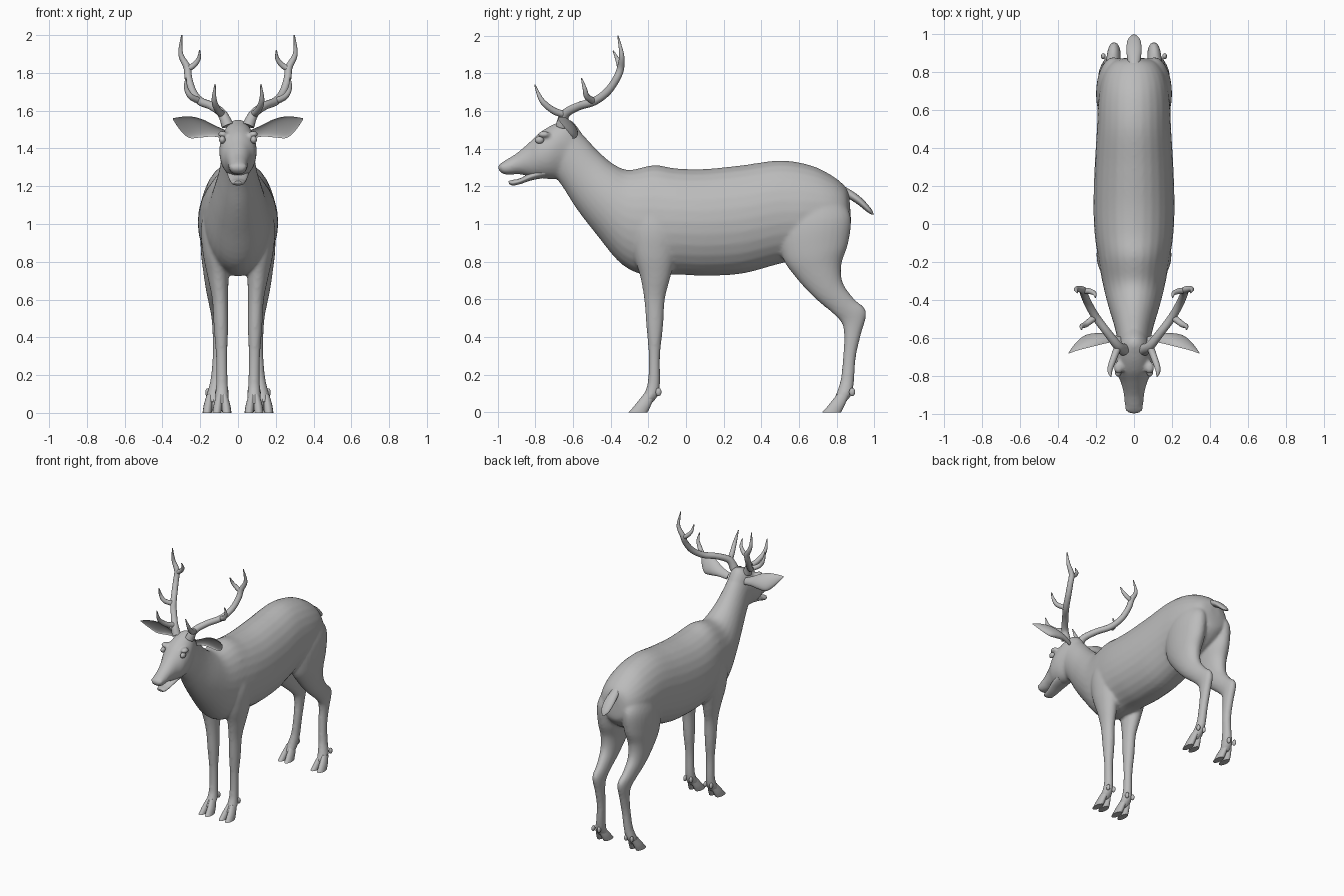
import bpy, bmesh, math
from mathutils import Vector

coat = bpy.data.materials.new("grey_coat")
coat.diffuse_color = (0.5, 0.5, 0.5, 1)


def spline(rows, steps):
    """Catmull-Rom interpolation through rows of numbers."""
    out = []
    for i in range(len(rows) - 1):
        p0, p1, p2 = rows[max(i - 1, 0)], rows[i], rows[i + 1]
        p3 = rows[min(i + 2, len(rows) - 1)]
        for k in range(steps):
            t = k / steps
            out.append([0.5 * (2 * b + (c - a) * t + (2 * a - 5 * b + 4 * c - d) * t * t
                               + (3 * b - a - 3 * c + d) * t ** 3)
                        for a, b, c, d in zip(p0, p1, p2, p3)])
    return out + [list(rows[-1])]


def skin(bm, rings):
    """Bridge rings of points and cap both ends."""
    vs = [[bm.verts.new(p) for p in r] for r in rings]
    n = len(vs[0])
    for a, b in zip(vs, vs[1:]):
        for i in range(n):
            bm.faces.new((a[i], a[(i + 1) % n], b[(i + 1) % n], b[i]))
    bm.faces.new(vs[0][::-1])
    bm.faces.new(vs[-1])


def loft(bm, rows, side=1, n=28, steps=5):
    """Rows: y, z of one edge, y, z of the opposite edge, centre x, half width."""
    rings = []
    for y1, z1, y2, z2, x, w in spline(rows, steps):
        ring = []
        for i in range(n):
            t = 2 * math.pi * i / n
            c = math.cos(t) / 2
            ring.append((side * (x + w * math.sin(t)),
                         (y1 + y2) / 2 + (y1 - y2) * c, (z1 + z2) / 2 + (z1 - z2) * c))
        rings.append(ring)
    skin(bm, rings)


def finish(name, bm):
    bmesh.ops.recalc_face_normals(bm, faces=bm.faces)
    me = bpy.data.meshes.new(name)
    bm.to_mesh(me)
    bm.free()
    me.materials.append(coat)
    ob = bpy.data.objects.new(name, me)
    bpy.context.collection.objects.link(ob)
    bpy.ops.object.select_all(action='DESELECT')
    ob.select_set(True)
    bpy.context.view_layer.objects.active = ob
    bpy.ops.object.shade_smooth_by_angle(angle=math.radians(50))
    return ob


def ball(bm, pos, size):
    made = bmesh.ops.create_uvsphere(bm, u_segments=16, v_segments=10, radius=1)["verts"]
    for v in made:
        v.co = Vector(pos) + Vector([a * b for a, b in zip(v.co, size)])


# Body: torso, neck, head and legs fused into one skin
torso = [(.865, 1.17, .875, 1.04, 0, .04), (.835, 1.21, .865, .96, 0, .115),
         (.77, 1.26, .78, .88, 0, .165), (.66, 1.312, .64, .82, 0, .188),
         (.5, 1.337, .5, .79, 0, .195), (.3, 1.312, .3, .737, 0, .207),
         (.1, 1.292, .1, .725, 0, .213), (-.05, 1.295, -.05, .732, 0, .207),
         (-.17, 1.312, -.2, .725, 0, .188), (-.3, 1.287, -.34, .785, 0, .163),
         (-.38, 1.315, -.48, .95, 0, .135), (-.46, 1.38, -.58, 1.08, 0, .107),
         (-.53, 1.455, -.65, 1.19, 0, .09), (-.59, 1.52, -.69, 1.245, 0, .083)]
head = [(-.54, 1.46, -.64, 1.25, 0, .07), (-.61, 1.55, -.685, 1.24, 0, .086),
        (-.69, 1.535, -.74, 1.24, 0, .099), (-.77, 1.49, -.79, 1.245, 0, .092),
        (-.83, 1.435, -.83, 1.252, 0, .07), (-.9, 1.375, -.885, 1.264, 0, .054),
        (-.96, 1.338, -.93, 1.262, 0, .049), (-.992, 1.315, -.968, 1.264, 0, .04),
        (-1.0, 1.298, -.988, 1.278, 0, .02)]
hind_leg = [(.58, 1.2, .82, 1.14, .09, .06), (.5, 1.0, .875, 1.04, .105, .09),
            (.51, .83, .862, .9, .11, .087), (.58, .72, .826, .79, .115, .07),
            (.68, .61, .832, .69, .115, .054), (.78, .525, .89, .605, .11, .041),
            (.828, .47, .957, .535, .105, .035), (.84, .4, .928, .41, .103, .031),
            (.834, .3, .903, .3, .105, .029), (.822, .18, .893, .18, .115, .03),
            (.798, .1, .882, .1, .128, .036), (.775, .055, .84, .045, .135, .034)]
front_leg = [(-.26, 1.2, -.07, 1.2, .09, .06), (-.29, 1.0, -.03, 1.0, .115, .08),
             (-.28, .85, -.05, .85, .115, .072), (-.243, .72, -.082, .72, .105, .056),
             (-.222, .6, -.112, .6, .095, .042), (-.21, .45, -.122, .45, .09, .038),
             (-.198, .3, -.138, .3, .087, .03), (-.203, .16, -.138, .16, .085, .031),
             (-.228, .09, -.148, .09, .085, .036), (-.255, .05, -.19, .04, .085, .034)]
bm = bmesh.new()
loft(bm, torso)
loft(bm, head)
for s in (1, -1):
    loft(bm, hind_leg, s)
    loft(bm, front_leg, s)
    ball(bm, (s * .082, -.755, 1.475), (.026, .035, .018))   # brow
    ball(bm, (s * .028, -.97, 1.303), (.02, .02, .018))      # nostril wing
body = finish("body", bm)
fuse = body.modifiers.new("fuse", 'REMESH')
fuse.mode = 'VOXEL'
fuse.voxel_size = 0.01
fuse.use_smooth_shade = True
relax = body.modifiers.new("relax", 'SMOOTH')
relax.factor = 0.5
relax.iterations = 5

# Lower jaw, parted from the muzzle
bm = bmesh.new()
loft(bm, [(-.74, 1.31, -.75, 1.245, 0, .06), (-.82, 1.275, -.82, 1.232, 0, .053),
          (-.88, 1.243, -.88, 1.212, 0, .041), (-.92, 1.234, -.92, 1.204, 0, .034),
          (-.942, 1.228, -.94, 1.214, 0, .018)])
finish("lower_jaw", bm)

# Tail
bm = bmesh.new()
loft(bm, [(.8, 1.22, .82, 1.16, 0, .025), (.87, 1.183, .855, 1.14, 0, .034),
          (.93, 1.14, .91, 1.105, 0, .04), (.98, 1.085, .96, 1.065, 0, .032),
          (.998, 1.05, .985, 1.05, 0, .01)])
finish("tail", bm)

# Hooves: two toes and two dewclaws on each foot
for name, dy, x in (("front", 0, .085), ("hind", 1.028, .137)):
    for s, tag in ((1, "left"), (-1, "right")):
        bm = bmesh.new()
        for d in (-.024, .024):
            loft(bm, [(-.222 + dy, .1, -.165 + dy, .085, x + d * .5, .018),
                      (-.262 + dy, .05, -.185 + dy, .04, x + d * .85, .023),
                      (-.285 + dy, .022, -.197 + dy, .015, x + d, .024),
                      (-.305 + dy, 0, -.205 + dy, 0, x + d * 1.1, .024)], s, 16, 4)
            ball(bm, (s * (x + d), -.146 + dy, .108), (.012, .016, .022))
        finish(f"{name}_hoof_{tag}", bm)

# Ears: cupped leaves; rows are centre x, y, z, half height, depth
ear = [(.07, -.615, 1.475, .022, .02), (.13, -.61, 1.493, .03, .03),
       (.19, -.615, 1.505, .047, .036), (.25, -.625, 1.512, .056, .032),
       (.3, -.648, 1.532, .036, .02), (.345, -.68, 1.557, .003, .002)]
for s, tag in ((1, "left"), (-1, "right")):
    rings = []
    for x, y, z, h, d in spline(ear, 5):
        ring = []
        for i in range(24):
            t = 2 * math.pi * i / 24
            dz, c = h * math.sin(t), math.cos(t)
            ring.append((s * (x - dz * .15), y + d * (c if c > 0 else -.45 * c) - .45 * dz, z + dz))
        rings.append(ring)
    bm = bmesh.new()
    skin(bm, rings)
    finish(f"ear_{tag}", bm)

    # Eye with lid rim
    bm = bmesh.new()
    ball(bm, (s * .083, -.778, 1.446), (.017, .024, .02))
    finish(f"eye_{tag}", bm)

# Antlers: beam and tines; rows are x, y, z, radius
beam = [(.055, -.66, 1.52, .032), (.085, -.64, 1.585, .025), (.14, -.57, 1.625, .022),
        (.2, -.49, 1.65, .022), (.24, -.42, 1.7, .021), (.262, -.37, 1.77, .02),
        (.27, -.347, 1.83, .019), (.303, -.342, 1.9, .013), (.298, -.362, 2.0, .003)]
brow_tine = [(.08, -.635, 1.58, .02), (.105, -.7, 1.6, .018),
             (.126, -.765, 1.655, .014), (.121, -.803, 1.74, .003)]
mid_tine = [(.2, -.485, 1.65, .018), (.25, -.525, 1.675, .016),
            (.275, -.538, 1.72, .011), (.275, -.555, 1.775, .003)]
top_tine = [(.268, -.35, 1.82, .016), (.235, -.353, 1.84, .015),
            (.208, -.365, 1.875, .011), (.203, -.387, 1.92, .003)]
for s, tag in ((1, "left"), (-1, "right")):
    bm = bmesh.new()
    for rows in (beam, brow_tine, mid_tine, top_tine):
        pts = spline(rows, 6)
        rings = []
        for i, (x, y, z, r) in enumerate(pts):
            go = Vector(pts[min(i + 1, len(pts) - 1)][:3]) - Vector(pts[max(i - 1, 0)][:3])
            u = go.cross(Vector((1, -.6, 0))).normalized()
            v = go.cross(u).normalized()
            ring = [Vector((x, y, z)) + r * (u * math.cos(a) + v * math.sin(a))
                    for a in [2 * math.pi * k / 14 for k in range(14)]]
            rings.append([(s * p.x, p.y, p.z) for p in ring])
        skin(bm, rings)
    finish(f"antler_{tag}", bm)
